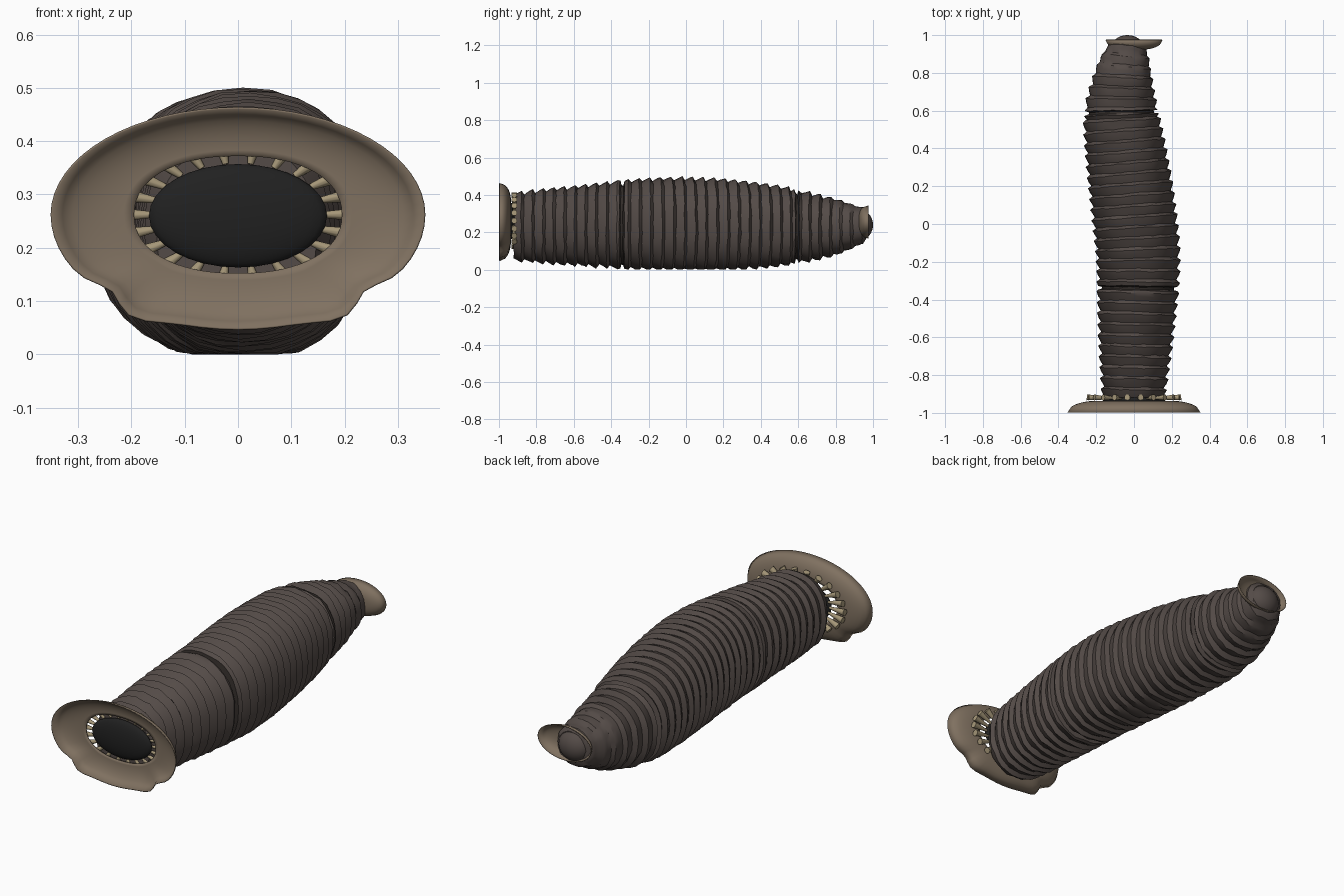
import bpy, bmesh, math, random
from mathutils import Vector, Matrix

random.seed(4)
if "Cube" in bpy.data.objects:
    bpy.data.objects.remove(bpy.data.objects["Cube"], do_unlink=True)


def material(name, r, g, b):
    m = bpy.data.materials.new(name)
    m.use_nodes = True
    m.diffuse_color = (r, g, b, 1)
    m.node_tree.nodes["Principled BSDF"].inputs["Base Color"].default_value = (r, g, b, 1)
    return m


SKIN = material("brown skin", 0.088, 0.07, 0.063)
GROOVE = material("dark groove", 0.03, 0.024, 0.021)
SUCKER = material("tan sucker", 0.215, 0.165, 0.118)
TOOTH = material("bone tooth", 0.38, 0.31, 0.19)
MOUTH = material("black mouth", 0.015, 0.015, 0.015)


def finish(name, bm, mats, angle=40):
    bmesh.ops.recalc_face_normals(bm, faces=bm.faces)
    mesh = bpy.data.meshes.new(name)
    bm.to_mesh(mesh)
    bm.free()
    for m in mats:
        mesh.materials.append(m)
    ob = bpy.data.objects.new(name, mesh)
    bpy.context.collection.objects.link(ob)
    bpy.ops.object.select_all(action='DESELECT')
    ob.select_set(True)
    bpy.context.view_layer.objects.active = ob
    bpy.ops.object.shade_smooth_by_angle(angle=math.radians(angle))
    return ob


def loft(bm, rings):
    """Bridge closed rings of points; returns the faces of each band."""
    loops = [[bm.verts.new(p) for p in ring] for ring in rings]
    bands = []
    for a, b in zip(loops, loops[1:]):
        n = len(a)
        bands.append([bm.faces.new((a[i], a[(i + 1) % n], b[(i + 1) % n], b[i]))
                      for i in range(n)])
    return loops, bands


# Body outline: y, left edge x, right edge x, bottom z, top z
OUTLINE = [
    (-0.92, -0.165, 0.16, 0.05, 0.41), (-0.6, -0.185, 0.205, 0.025, 0.445),
    (-0.2, -0.195, 0.24, 0.0, 0.485), (0.1, -0.225, 0.215, -0.005, 0.487),
    (0.4, -0.255, 0.165, 0.01, 0.46), (0.6, -0.26, 0.125, 0.035, 0.425),
    (0.8, -0.205, 0.09, 0.08, 0.375), (0.9, -0.16, 0.075, 0.12, 0.345),
    (0.96, -0.12, 0.055, 0.15, 0.325)]


def outline(y):
    """Smooth interpolation through the outline stations."""
    k = max(i for i in range(len(OUTLINE) - 1) if i == 0 or OUTLINE[i][0] <= y)
    last = len(OUTLINE) - 1
    p0, p1, p2, p3 = (OUTLINE[min(max(k + d, 0), last)] for d in (-1, 0, 1, 2))
    t = (y - p1[0]) / (p2[0] - p1[0])
    out = []
    for c in range(1, 5):
        m1 = (p2[c] - p0[c]) / (p2[0] - p0[0]) * (p2[0] - p1[0])
        m2 = (p3[c] - p1[c]) / (p3[0] - p1[0]) * (p2[0] - p1[0])
        out.append((2 * t**3 - 3 * t**2 + 1) * p1[c] + (t**3 - 2 * t**2 + t) * m1
                   + (3 * t**2 - 2 * t**3) * p2[c] + (t**3 - t**2) * m2)
    return out


def power(v, e):
    return math.copysign(abs(v) ** e, v)


SIDES = 32


def body_ring(y, offset):
    x0, x1, z0, z1 = outline(y)
    a, b = outline(max(y - 0.04, -0.92)), outline(min(y + 0.04, 0.96))
    slope = (b[0] + b[1] - a[0] - a[1]) / 2 / 0.08
    cx, cz = (x0 + x1) / 2, (z0 + z1) / 2
    rx, rz = (x1 - x0) / 2 + offset, (z1 - z0) / 2 + offset
    pts = []
    for i in range(SIDES):
        t = math.tau * i / SIDES
        x = rx * power(math.cos(t), 0.88)
        z = cz + rz * power(math.sin(t), 0.88)
        wobble = random.uniform(-0.003, 0.003)
        pts.append((cx + x, y - x * slope * 0.6 + wobble, max(z + wobble, 0)))
    return pts


# Ringed body with a sharp ridge per ring and two deep grooves
RINGS, START, END = 33, -0.92, 0.96
pitch = (END - START) / RINGS
stations = []
for i in range(RINGS):
    y = START + i * pitch
    fade = 1 if y < 0.75 else 0.5
    stations += [(y, -0.012 * fade), (y + pitch * 0.4, 0.0), (y + pitch * 0.75, 0.008 * fade)]
stations.append((END, -0.01))
grooves = (-0.34, 0.59)
stations = [s for s in stations if all(abs(s[0] - g) > 0.02 for g in grooves)]
for g in grooves:
    stations += [(g - 0.012, 0.002), (g - 0.006, -0.022), (g + 0.006, -0.022), (g + 0.012, 0.0)]
stations.sort()
bm = bmesh.new()
loops, bands = loft(bm, [body_ring(y, off) for y, off in stations])
bm.faces.new(loops[0])
bm.faces.new(loops[-1])
for (y, off), band in zip(stations, bands):
    if off == -0.022:
        for f in band:
            f.material_index = 1
finish("ringed_body", bm, [SKIN, GROOVE], 35)


def ellipsoid(name, centre, size, mat):
    bm = bmesh.new()
    bmesh.ops.create_uvsphere(bm, u_segments=32, v_segments=16, radius=1,
                              matrix=Matrix.Translation(centre) @ Matrix.Diagonal((*size, 1)))
    return finish(name, bm, [mat])


ellipsoid("tail_tip", (-0.035, 0.935, 0.24), (0.085, 0.065, 0.078), SKIN)
ellipsoid("mouth", (0, -0.93, 0.26), (0.167, 0.03, 0.097), MOUTH)


def sucker(name, centre, rim, hole, depth, notch):
    """Shallow bowl: its rim lies at the centre's y and it deepens by depth."""
    rings = []
    for j in range(9):
        s = j / 8
        pts = []
        for i in range(64):
            t = math.tau * i / 64
            c, h = math.cos(t), math.sin(t)
            # pinched corners along the lower edge
            low = math.degrees(math.atan2(-h, abs(c)))
            k = 1 + notch * (math.exp(-((low - 58) / 9) ** 2) - math.exp(-((low - 44) / 8) ** 2))
            rz = rim[1] * (1 + notch * 1.2 if h < 0 else 1)
            x = hole[0] * power(c, 0.9) * (1 - s) + rim[0] * k * c * s
            z = hole[1] * power(h, 0.9) * (1 - s) + rz * k * h * s
            y = centre[1] + depth * math.sqrt(1 - s * s)
            pts.append((centre[0] + x, y, centre[2] + z))
        rings.append(pts)
    bm = bmesh.new()
    loft(bm, rings)
    ob = finish(name, bm, [SUCKER])
    mod = ob.modifiers.new("thickness", 'SOLIDIFY')
    mod.thickness = 0.004
    mod.offset = 0
    return ob


sucker("front_sucker", (0, -0.998, 0.262), (0.35, 0.2), (0.195, 0.11), 0.06, 0.06)
sucker("rear_sucker", (0, 0.975, 0.255), (0.15, 0.086), (0.04, 0.03), -0.05, 0)

# Ring of cone teeth pointing in toward the mouth
bm = bmesh.new()
TEETH = 22
for i in range(TEETH):
    t = math.tau * (i + 0.5) / TEETH + math.pi / TEETH
    c, h = math.cos(t), math.sin(t)
    tip = Vector((0.162 * c, -0.922, 0.262 + 0.096 * h))
    base = Vector((0.25 * c, -0.918, 0.262 + 0.15 * h))
    axis = base - tip
    turn = axis.to_track_quat('Z', 'Y').to_matrix().to_4x4()
    bmesh.ops.create_cone(bm, cap_ends=True, segments=10, radius1=0.006, radius2=0.016,
                          depth=axis.length,
                          matrix=Matrix.Translation((tip + base) / 2) @ turn)
finish("teeth", bm, [TOOTH])
